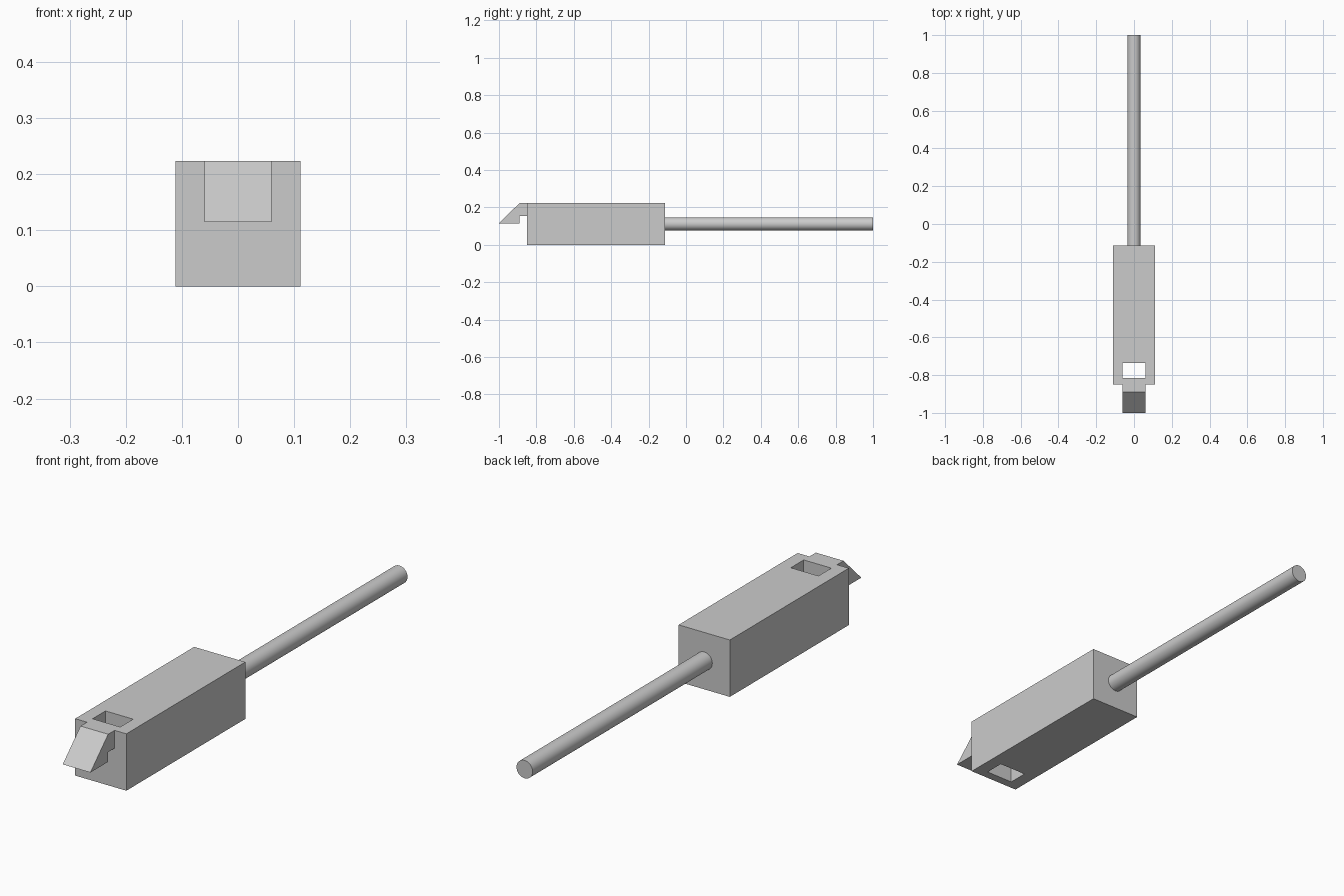
import bpy
import bmesh
import math
from mathutils import Matrix

if "Cube" in bpy.data.objects:
    bpy.data.objects.remove(bpy.data.objects["Cube"], do_unlink=True)

GREY = (0.6, 0.6, 0.6, 1.0)
grey = bpy.data.materials.new("light grey")
grey.use_nodes = True
grey.diffuse_color = GREY
grey.node_tree.nodes["Principled BSDF"].inputs["Base Color"].default_value = GREY

HALF, HEIGHT = 0.111, 0.223
FRONT, BACK = -0.85, -0.113
LATCH_HALF = 0.06


def finish(name, bm):
    bmesh.ops.recalc_face_normals(bm, faces=bm.faces)
    mesh = bpy.data.meshes.new(name)
    bm.to_mesh(mesh)
    bm.free()
    mesh.materials.append(grey)
    obj = bpy.data.objects.new(name, mesh)
    bpy.context.collection.objects.link(obj)
    return obj


def rectangle(bm, half, y0, y1, z):
    corners = [(-half, y0), (half, y0), (half, y1), (-half, y1)]
    return [bm.verts.new((x, y, z)) for x, y in corners]


# Square body with a slot passing straight through from top to bottom
bm = bmesh.new()
loops = [rectangle(bm, HALF, FRONT, BACK, 0),
         rectangle(bm, HALF, FRONT, BACK, HEIGHT),
         rectangle(bm, LATCH_HALF, -0.815, -0.735, HEIGHT),
         rectangle(bm, LATCH_HALF, -0.815, -0.735, 0)]
for k, loop in enumerate(loops):
    other = loops[(k + 1) % 4]
    for i in range(4):
        j = (i + 1) % 4
        bm.faces.new((loop[i], loop[j], other[j], other[i]))
finish("body", bm)

# Hooked latch with a sloping nose, extruded across x
bm = bmesh.new()
profile = [(-1.0, 0.115), (-0.89, 0.115), (-0.89, 0.153),
           (FRONT, 0.153), (FRONT, HEIGHT), (-0.89, HEIGHT)]
side = bm.faces.new([bm.verts.new((-LATCH_HALF, y, z)) for y, z in profile])
result = bmesh.ops.extrude_face_region(bm, geom=[side])
moved = [v for v in result["geom"] if isinstance(v, bmesh.types.BMVert)]
bmesh.ops.translate(bm, verts=moved, vec=(2 * LATCH_HALF, 0, 0))
finish("latch", bm)

# Round rod running out of the back of the body
bm = bmesh.new()
place = Matrix.Translation((0, (1 + BACK) / 2, HEIGHT / 2)) @ Matrix.Rotation(math.pi / 2, 4, "X")
bmesh.ops.create_cone(bm, cap_ends=True, segments=32, radius1=0.035, radius2=0.035,
                      depth=1 - BACK, matrix=place)
rod = finish("rod", bm)
bpy.context.view_layer.objects.active = rod
rod.select_set(True)
bpy.ops.object.shade_smooth_by_angle(angle=math.radians(30))
